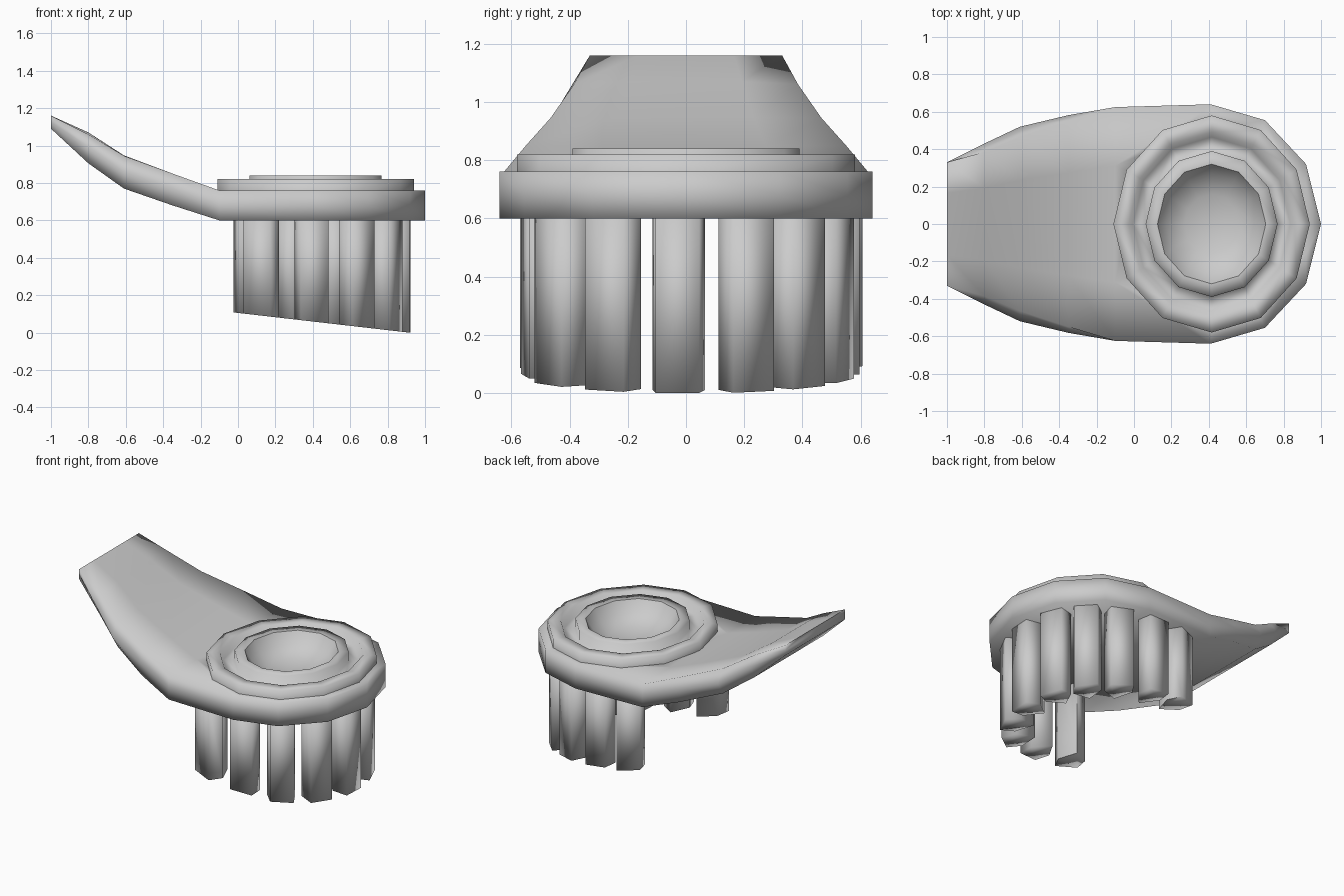
import bpy, bmesh
from math import radians, cos, sin, pi, atan2

if "Cube" in bpy.data.objects:
    bpy.data.objects.remove(bpy.data.objects["Cube"])

CX = 0.415        # centre of the round head
SX = 0.905        # rings are slightly narrower along x


def smooth(ob, angle):
    bpy.ops.object.select_all(action='DESELECT')
    ob.select_set(True)
    bpy.context.view_layer.objects.active = ob
    bpy.ops.object.shade_smooth_by_angle(angle=radians(angle))


def make(name, verts, faces):
    mesh = bpy.data.meshes.new(name)
    mesh.from_pydata(verts, [], faces)
    bm = bmesh.new()
    bm.from_mesh(mesh)
    bmesh.ops.remove_doubles(bm, verts=bm.verts, dist=0.0005)
    bmesh.ops.recalc_face_normals(bm, faces=bm.faces)
    bm.to_mesh(mesh)
    bm.free()
    ob = bpy.data.objects.new(name, mesh)
    bpy.context.collection.objects.link(ob)
    return ob


def loft(rings, caps=True):
    n = len(rings[0])
    verts = [p for r in rings for p in r]
    faces = [(i * n + j, i * n + (j + 1) % n, (i + 1) * n + (j + 1) % n, (i + 1) * n + j)
             for i in range(len(rings) - 1) for j in range(n)]
    if caps:
        faces += [tuple(range(n)), tuple(range((len(rings) - 1) * n, len(rings) * n))]
    return verts, faces


def ellipse(r, z):
    return [(CX + SX * r * cos(k * pi / 6), r * sin(k * pi / 6), z) for k in range(12)]


# Body: cross-sections along x, half section from underside to top as (y, z)
def section(x, low, side, top, crown):
    half = [low, side, top, (top[0] * 0.5, (top[1] + crown) / 2)]
    right = [(x, y, z) for y, z in half]
    left = [(x, -y, z) for y, z in reversed(half)]
    return right + left


def head(x, w):
    return section(x, (w, 0.60), (w, 0.68), (w, 0.76), 0.76)


body = loft([
    section(-1.0, (0.33, 1.09), (0.33, 1.125), (0.33, 1.16), 1.16),
    section(-0.80, (0.38, 0.905), (0.43, 0.995), (0.385, 1.06), 1.08),
    section(-0.61, (0.46, 0.77), (0.52, 0.86), (0.465, 0.945), 0.95),
    section(-0.35, (0.565, 0.68), (0.582, 0.77), (0.55, 0.85), 0.845),
    head(-0.10, 0.625), head(0.41, 0.64), head(0.70, 0.555), head(0.92, 0.32),
    head(1.0, 0.0)], caps=False)
body[1].append(tuple(range(8)))
body_ob = make("body", *body)

# Hollow under the dish
cutter = make("dish_cutter", *loft([ellipse(0.50, 0.64), ellipse(0.50, 0.95)]))
cutter.hide_render = True
mod = body_ob.modifiers.new("hollow", 'BOOLEAN')
mod.object = cutter
mod.operation = 'DIFFERENCE'
mod.solver = 'EXACT'
bpy.ops.object.select_all(action='DESELECT')
body_ob.select_set(True)
bpy.context.view_layer.objects.active = body_ob
bpy.ops.object.modifier_apply(modifier="hollow")
bpy.data.objects.remove(cutter)
smooth(body_ob, 95)

# Stepped rings on top of the head
rings = [(0.58, 0.74), (0.58, 0.82), (0.49, 0.82), (0.465, 0.77), (0.39, 0.77),
         (0.39, 0.84), (0.32, 0.84)]
smooth(make("stepped_rings", *loft([ellipse(r, z) for r, z in rings], caps=False)), 95)

# Dish inside the rings
dish = [(0.32, 0.84), (0.27, 0.765), (0.16, 0.715), (0, 0.70)]
smooth(make("dish", *loft([ellipse(r, z) for r, z in dish], caps=False)), 95)

# Bristles: pointed prongs standing around the front of the head
spots = [(0.085, 0.485), (0.29, 0.495), (0.51, 0.455), (0.68, 0.355), (0.785, 0.195),
         (0.82, -0.025), (0.755, -0.235), (0.61, -0.395), (0.39, -0.455), (0.135, -0.45)]
outline = [(0.10, 0.075), (0.10, -0.075), (0, -0.09), (-0.10, 0), (0, 0.09)]
for i, (x, y) in enumerate(spots):
    a = atan2(y, x - 0.30)
    plan = [(x + u * cos(a) - v * sin(a), y + u * sin(a) + v * cos(a)) for u, v in outline]
    # tips follow a gentle slope that rises towards the handle
    levels = [[(px, py, max(0.0, 0.105 - 0.115 * px)) for px, py in plan],
              [(px, py, 0.62) for px, py in plan]]
    smooth(make(f"bristle_{i + 1}", *loft(levels)), 95)
